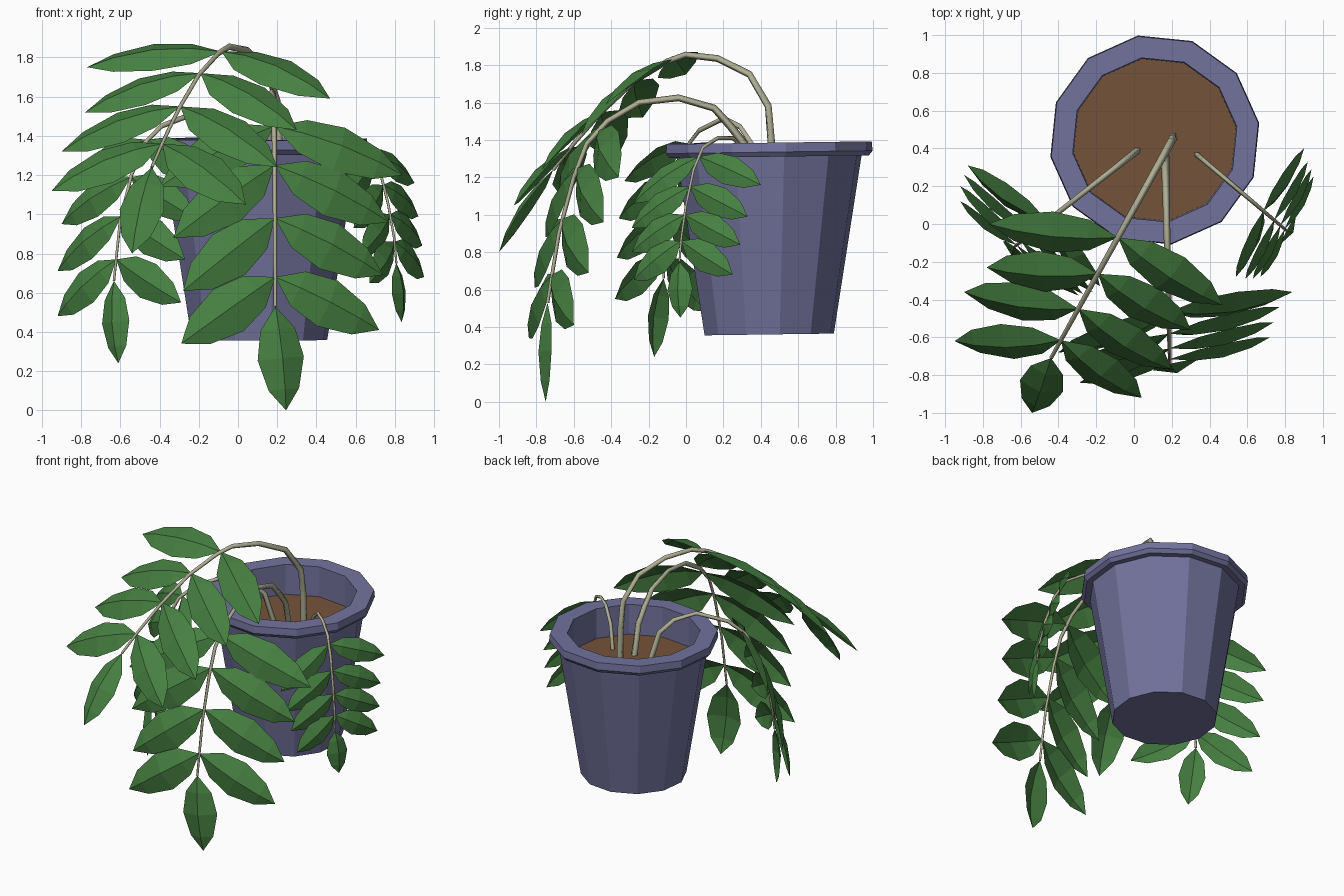
import bpy, bmesh, math
from mathutils import Vector as V

if "Cube" in bpy.data.objects:
    bpy.data.objects.remove(bpy.data.objects["Cube"])

def material(name, rgb):
    m = bpy.data.materials.new(name)
    m.diffuse_color = (*rgb, 1)
    m.use_nodes = True
    m.node_tree.nodes["Principled BSDF"].inputs["Base Color"].default_value = m.diffuse_color
    return m

POT = material("pot_blue", (0.17, 0.17, 0.34))
SOIL = material("soil_brown", (0.175, 0.086, 0.042))
STEM = material("stem_beige", (0.43, 0.43, 0.30))
LEAF = material("leaf_green", (0.062, 0.215, 0.053))

def add_object(name, bm, mat):
    me = bpy.data.meshes.new(name)
    bm.to_mesh(me)
    bm.free()
    me.materials.append(mat)
    ob = bpy.data.objects.new(name, me)
    bpy.context.collection.objects.link(ob)
    return ob

CENTRE, SIDES, TURN = V((0.11, 0.445, 0)), 12, math.radians(9.2)

def tilt(p):
    # the pot leans very slightly forward
    return V((p.x, p.y, p.z + 0.014 * (p.y - CENTRE.y)))

def ring(bm, r, z):
    pts = [CENTRE + V((r * math.cos(TURN + i * math.tau / SIDES),
                       r * math.sin(TURN + i * math.tau / SIDES), z)) for i in range(SIDES)]
    return [bm.verts.new(tilt(p)) for p in pts]

# Pot: revolved profile from the base, over the rim, down inside
bm = bmesh.new()
profile = [(0.35, 0.36), (0.50, 1.31), (0.54, 1.31), (0.56, 1.335),
           (0.555, 1.385), (0.44, 1.385), (0.435, 1.16)]
rings = [ring(bm, r, z) for r, z in profile]
bm.faces.new(rings[0][::-1])
for a, b in zip(rings, rings[1:]):
    for i in range(SIDES):
        j = (i + 1) % SIDES
        bm.faces.new((a[i], a[j], b[j], b[i]))
add_object("pot", bm, POT)

# Soil disc
bm = bmesh.new()
bm.faces.new(ring(bm, 0.437, 1.17))
add_object("soil", bm, SOIL)

def build_stem(name, pts, r0, r1):
    cu = bpy.data.curves.new(name, 'CURVE')
    cu.dimensions = '3D'
    cu.bevel_depth = 1
    cu.bevel_resolution = 0
    cu.use_fill_caps = True
    sp = cu.splines.new('POLY')
    sp.points.add(len(pts) - 1)
    for i, p in enumerate(pts):
        sp.points[i].co = (*p, 1)
        sp.points[i].radius = r0 + (r1 - r0) * i / (len(pts) - 1)
    ob = bpy.data.objects.new(name, cu)
    bpy.context.collection.objects.link(ob)
    cu.materials.append(STEM)
    bpy.ops.object.select_all(action='DESELECT')
    ob.select_set(True)
    bpy.context.view_layer.objects.active = ob
    bpy.ops.object.convert(target='MESH')

def at_height(pts, z):
    # point on the hanging part of the stem, with a direction eased towards its end
    end = (pts[-1] - pts[-2]).normalized()
    for a, b in reversed(list(zip(pts, pts[1:]))):
        if b.z <= z <= a.z:
            return a.lerp(b, (a.z - z) / (a.z - b.z)), ((b - a).normalized() + end).normalized()
    return pts[-1], end

def add_leaf(bm, base, tip, normal, width):
    # ridge along the midrib, both halves folded back
    axis = tip - base
    n = (normal - axis * (normal.dot(axis) / axis.length_squared)).normalized()
    side = axis.normalized().cross(n)
    bow = 0.085 * axis.length
    mids, edges = [], ([], [])
    for t, w in ((0, 0), (0.22, 0.75), (0.5, 1), (0.8, 0.66), (1, 0)):
        p = base + axis * t + n * bow * 4 * t * (1 - t)
        mids.append(bm.verts.new(p))
        for s, e in zip((1, -1), edges):
            e.append(bm.verts.new(p + side * s * w * width - n * 0.36 * w * width)
                     if w else mids[-1])
    for i in range(4):
        for e, flip in zip(edges, (False, True)):
            f = [mids[i], e[i], e[i + 1], mids[i + 1]]
            f = list(dict.fromkeys(f))
            bm.faces.new(f[::-1] if flip else f)

def branch(name, start, slope, path, radius, pairs, tip, width):
    # path holds (y, z); x follows the straight line seen from above
    pts = [V((start[0] + (y - start[1]) * slope, y, z)) for y, z in path]
    build_stem(name + "_stem", pts, *radius)
    out = V((pts[-1].x - pts[0].x, pts[-1].y - pts[0].y, 0)).normalized() + V((0, 0, 0.9))
    bm = bmesh.new()
    for z, left, right in pairs:
        base, tangent = at_height(pts, z)
        total = V((0, 0, 0))
        for end in (V(left), V(right)):
            n = (end - base).cross(tangent).normalized()
            if n.dot(out) < 0:
                n = -n
            total += n
            add_leaf(bm, base, end, n, width)
    add_leaf(bm, pts[-1], V(tip), total, width * 0.92)
    add_object(name + "_leaves", bm, LEAF)

# Tall branch reaching to the front left
branch("tall_branch", (0.21, 0.46), 0.555,
       [(0.46, 1.16), (0.455, 1.4), (0.44, 1.58), (0.34, 1.75), (0.17, 1.835), (0.0, 1.855),
        (-0.1, 1.82), (-0.28, 1.71), (-0.46, 1.54), (-0.6, 1.38), (-0.71, 1.24)],
       (0.024, 0.010),
       [(1.83, (-0.77, 0.0, 1.75), (0.47, -0.43, 1.59)),
        (1.72, (-0.78, -0.23, 1.52), (0.30, -0.56, 1.43)),
        (1.55, (-0.90, -0.36, 1.32), (0.20, -0.77, 1.24)),
        (1.36, (-0.95, -0.62, 1.12), (0.04, -0.92, 1.05))],
       (-0.54, -1.0, 0.80), 0.128)

# Front branch hanging straight down
branch("front_branch", (0.165, 0.36), -0.023,
       [(0.36, 1.16), (0.31, 1.38), (0.24, 1.47), (0.15, 1.57), (-0.04, 1.625), (-0.25, 1.60),
        (-0.42, 1.5), (-0.53, 1.38), (-0.60, 1.2), (-0.68, 0.9), (-0.74, 0.53)],
       (0.024, 0.009),
       [(1.45, (-0.40, -0.68, 1.14), (0.84, -0.36, 1.20)),
        (1.25, (-0.33, -0.75, 0.88), (0.77, -0.44, 0.96)),
        (0.98, (-0.28, -0.81, 0.61), (0.74, -0.52, 0.69)),
        (0.68, (-0.29, -0.84, 0.34), (0.72, -0.60, 0.41))],
       (0.245, -0.75, 0.0), 0.132)

# Left branch
branch("left_branch", (0.02, 0.39), 1.28,
       [(0.39, 1.16), (0.35, 1.38), (0.29, 1.47), (0.2, 1.515), (0.07, 1.45), (0.0, 1.36),
        (-0.05, 1.2), (-0.095, 0.97), (-0.12, 0.66)],
       (0.019, 0.008),
       [(1.38, (-0.88, 0.31, 1.15), (-0.18, -0.33, 1.18)),
        (1.19, (-0.90, 0.26, 0.95), (-0.22, -0.36, 0.98)),
        (0.99, (-0.92, 0.20, 0.71), (-0.27, -0.37, 0.77)),
        (0.77, (-0.92, 0.12, 0.48), (-0.29, -0.38, 0.55))],
       (-0.61, -0.17, 0.24), 0.097)

# Small right branch
branch("right_branch", (0.33, 0.37), -1.18,
       [(0.37, 1.16), (0.33, 1.33), (0.25, 1.41), (0.17, 1.41), (0.09, 1.36), (0.04, 1.24),
        (0.0, 1.05), (-0.025, 0.88), (-0.035, 0.75)],
       (0.014, 0.007),
       [(1.31, (0.54, -0.28, 1.06), (0.90, 0.40, 1.16)),
        (1.15, (0.59, -0.29, 0.93), (0.92, 0.33, 0.99)),
        (1.00, (0.63, -0.29, 0.80), (0.94, 0.29, 0.84)),
        (0.86, (0.67, -0.28, 0.65), (0.95, 0.25, 0.68))],
       (0.835, -0.03, 0.45), 0.082)
